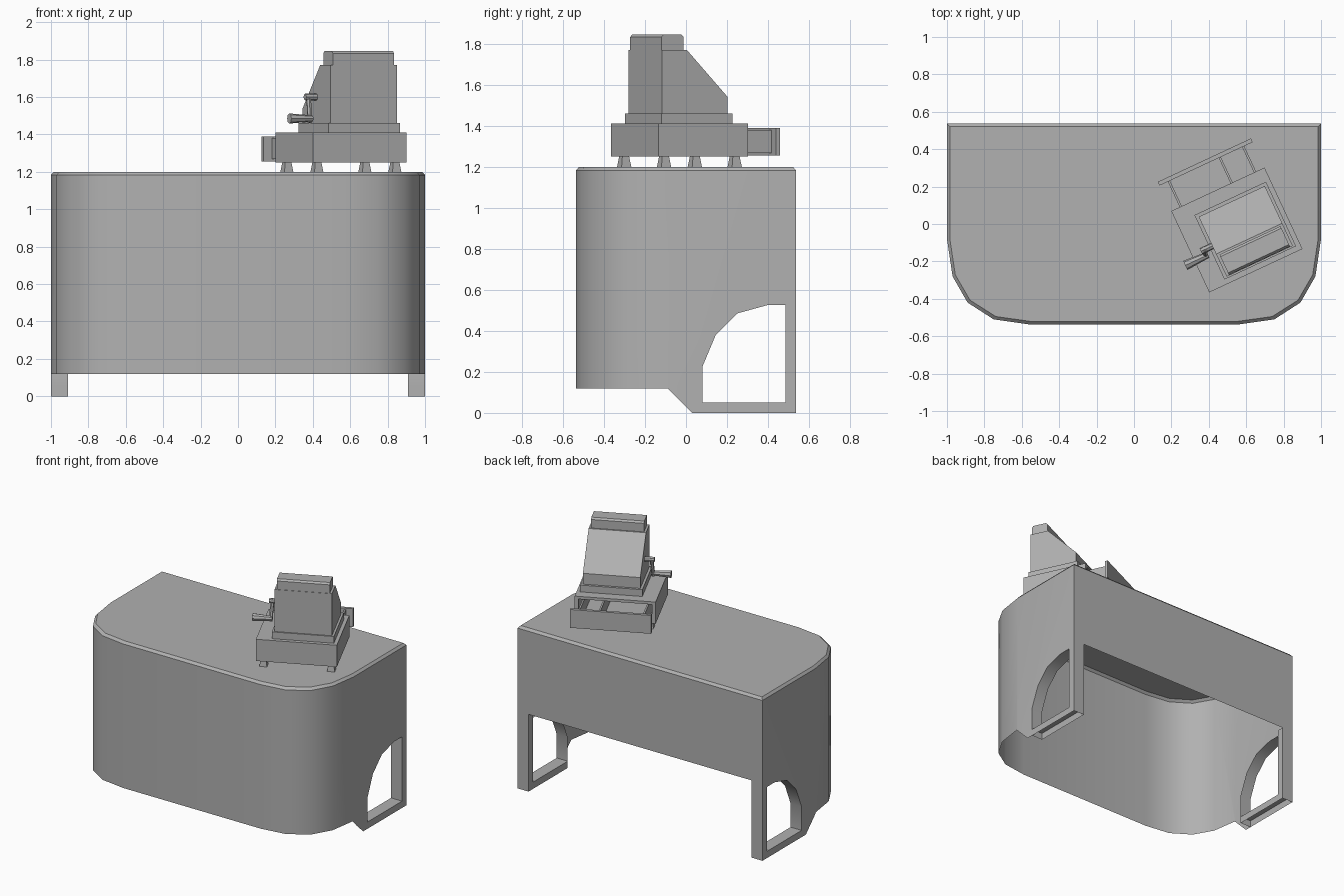
import bpy, bmesh, math
from mathutils import Matrix, Vector

if "Cube" in bpy.data.objects:
    bpy.data.objects.remove(bpy.data.objects["Cube"])

grey = bpy.data.materials.new("dark_grey")
grey.diffuse_color = (0.44, 0.44, 0.44, 1)
grey.use_nodes = True
grey.node_tree.nodes["Principled BSDF"].inputs["Base Color"].default_value = grey.diffuse_color


def to_object(name, bm, register=True):
    bmesh.ops.recalc_face_normals(bm, faces=bm.faces[:])
    mesh = bpy.data.meshes.new(name)
    bm.to_mesh(mesh)
    bm.free()
    mesh.materials.append(grey)
    ob = bpy.data.objects.new(name, mesh)
    bpy.context.collection.objects.link(ob)
    if register:  # register parts share one turned frame
        ob.location = (0.55, -0.032, 0)
        ob.rotation_euler.z = math.radians(25)
    return ob


def loft(name, rings, register=True):
    """Skin a stack of equal-sized point rings and cap both ends."""
    bm = bmesh.new()
    vs = [[bm.verts.new(p) for p in r] for r in rings]
    n = len(rings[0])
    for a, b in zip(vs, vs[1:]):
        for i in range(n):
            j = (i + 1) % n
            bm.faces.new((a[i], a[j], b[j], b[i]))
    bm.faces.new(vs[0][::-1])
    bm.faces.new(vs[-1])
    return to_object(name, bm, register)


def side_prism(name, pts, x0, x1, register=True):
    return loft(name, [[(x, y, z) for y, z in pts] for x in (x0, x1)], register)


def box(name, x, y, z, register=True):
    return side_prism(name, [(y[0], z[0]), (y[1], z[0]), (y[1], z[1]), (y[0], z[1])],
                      x[0], x[1], register)


def rod(name, p, q, r1, r2, sides=8):
    p, q = Vector(p), Vector(q)
    d = q - p
    bm = bmesh.new()
    m = Matrix.Translation((p + q) / 2) @ d.to_track_quat('Z', 'Y').to_matrix().to_4x4()
    bmesh.ops.create_cone(bm, cap_ends=True, segments=sides, radius1=r1, radius2=r2,
                          depth=d.length, matrix=m)
    return to_object(name, bm)


# Counter skin: rounded-front plan with a chamfered top
half = [(1, 0.537), (1, -0.08), (0.97, -0.28), (0.89, -0.42), (0.75, -0.51), (0.56, -0.537)]
plan = half + [(-x, y) for x, y in reversed(half)]
counter = loft("counter", [
    [(x, y, 0) for x, y in plan],
    [(x, y, 1.183) for x, y in plan],
    [(x * 0.985, y * 0.97, 1.2) for x, y in plan]], False)

# Cutters: open back, raised front edge, side windows with deep jambs
window = [(0.08, 0.05), (0.485, 0.05), (0.485, 0.525), (0.395, 0.525),
          (0.25, 0.485), (0.145, 0.38), (0.08, 0.225)]
cutters = [
    box("cut_back", (-0.91, 0.91), (0.525, 0.8), (-0.4, 0.57), False),
    side_prism("cut_front", [(-1, -0.1), (0.13, -0.1), (-0.09, 0.12), (-1, 0.12)], -1.5, 1.5, False),
    side_prism("cut_window_right", window, 0.91, 1.4, False),
    side_prism("cut_window_left", window, -1.4, -0.91, False)]
bpy.context.view_layer.objects.active = counter
for c in cutters:
    c.hide_render = True
    mod = counter.modifiers.new(c.name, 'BOOLEAN')
    mod.operation = 'DIFFERENCE'
    mod.solver = 'EXACT'
    mod.object = c
    bpy.ops.object.modifier_apply(modifier=mod.name)
    bpy.data.objects.remove(c)

# Leave only the thin skin: drop the underside, window ends and back recess
bm = bmesh.new()
bm.from_mesh(counter.data)
drop = []
for f in bm.faces:
    c, n = f.calc_center_median(), f.normal
    under = n.z < -0.3 and c.z < 0.13
    window_end = abs(n.x) > 0.9 and abs(abs(c.x) - 0.91) < 0.004 and c.y < 0.52
    recess = 0.52 < c.y < 0.5365 and c.z < 0.6 and abs(c.x) < 0.95
    if under or window_end or recess:
        drop.append(f)
bmesh.ops.delete(bm, geom=drop, context='FACES')
bm.to_mesh(counter.data)
bm.free()
bpy.ops.object.select_all(action='DESELECT')
counter.select_set(True)
bpy.ops.object.shade_smooth_by_angle(angle=math.radians(30))

# Inner face of each leg: post and foot bar, with the bar's front end
for s in (-1, 1):
    bm = bmesh.new()
    face = [(0.08, 0), (0.537, 0), (0.537, 0.57), (0.485, 0.57), (0.485, 0.05), (0.08, 0.05)]
    vs = [bm.verts.new((s * 0.91, y, z)) for y, z in face]
    bm.faces.new(vs if s < 0 else vs[::-1])
    end = [bm.verts.new((s, 0.08, z)) for z in (0.05, 0)]
    bm.faces.new((vs[0], vs[5], end[0], end[1]))
    to_object("leg_inner_face", bm, False)

# Register feet
for sx in (-1, 1):
    for sy in (-1, 1):
        loft("register_foot", [
            [(sx * 0.23 + i * w, sy * 0.19 + j * w, z)
             for i, j in ((-1, -1), (1, -1), (1, 1), (-1, 1))]
            for w, z in ((0.026, 1.2), (0.018, 1.252))])

# Register base, hollow at the back for the drawer
loft("register_base", [
    [(i * w, y, z) for i, z in ((-1, z0), (1, z0), (1, z1), (-1, z1))]
    for w, y, z0, z1 in ((0.275, -0.24, 1.25, 1.41), (0.275, 0.24, 1.25, 1.41),
                         (0.25, 0.24, 1.265, 1.39), (0.25, -0.2, 1.265, 1.39))])

# Plinth, sloped body and top block
box("register_plinth", (-0.172, 0.25), (-0.212, 0.168), (1.41, 1.46))
side_prism("register_body", [(-0.203, 1.46), (0.15, 1.46), (0.15, 1.54), (-0.07, 1.77), (-0.203, 1.77)],
           -0.155, 0.235)
side_prism("register_top", [(-0.2, 1.77), (-0.08, 1.77), (-0.08, 1.833), (-0.092, 1.845),
                            (-0.188, 1.845), (-0.2, 1.833)], -0.14, 0.22)

# Open cash drawer
box("drawer_front", (-0.275, 0.275), (0.39, 0.412), (1.255, 1.39))
box("drawer_floor", (-0.225, 0.225), (-0.05, 0.39), (1.268, 1.28))
for name, x in (("drawer_left", -0.225), ("drawer_right", 0.213), ("drawer_divider", 0.075)):
    box(name, (x, x + 0.012), (-0.05, 0.39), (1.28, 1.38))

# Crank on the register's left side
rod("crank_hub", (-0.15, -0.022, 1.6), (-0.222, -0.022, 1.6), 0.018, 0.018)
rod("crank_arm", (-0.2, -0.018, 1.615), (-0.208, -0.056, 1.465), 0.013, 0.013, 6)
rod("crank_handle", (-0.195, -0.055, 1.485), (-0.33, -0.055, 1.485), 0.017, 0.027)
